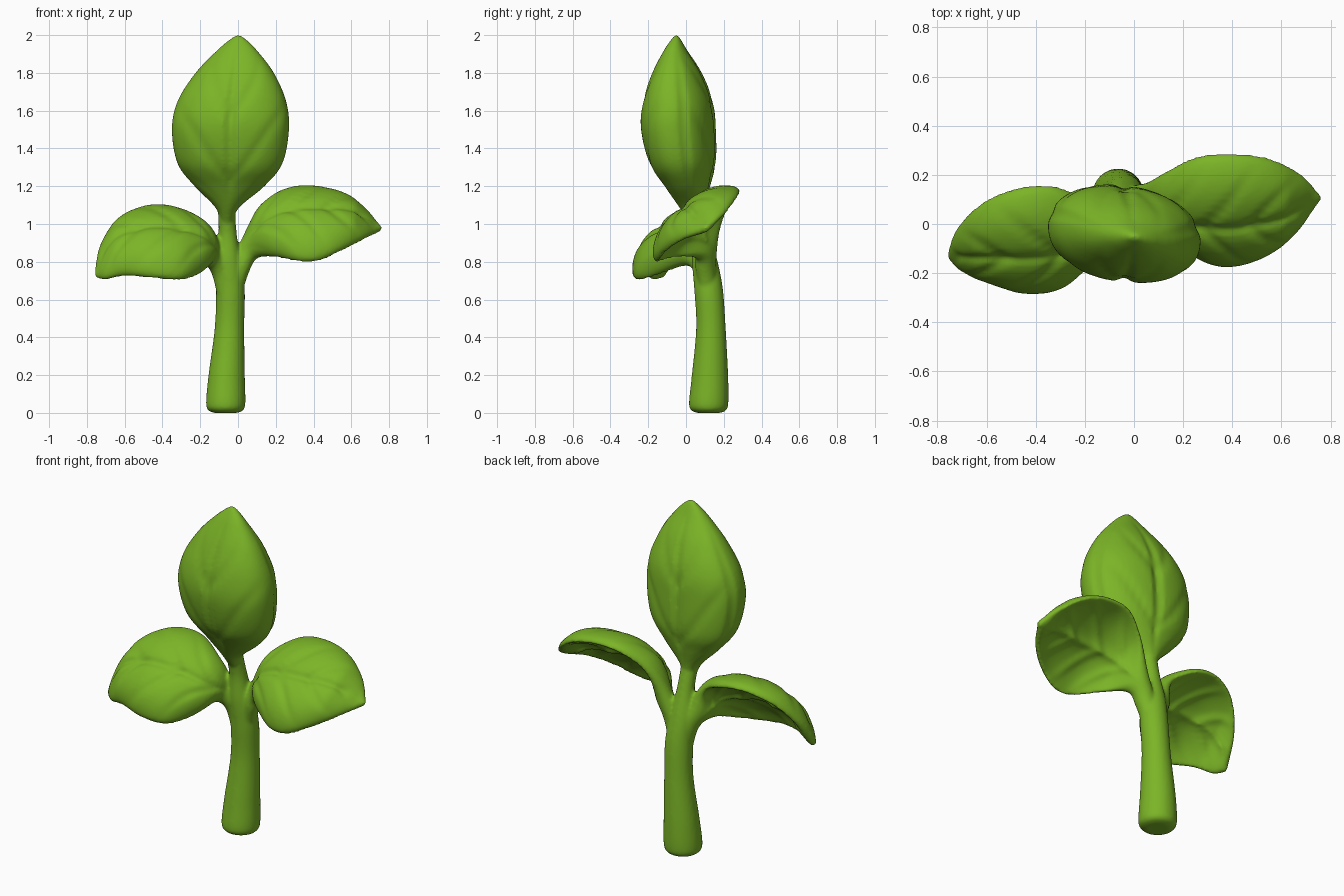
import bpy
import bmesh
from math import sin, cos, pi, exp, copysign
from mathutils import Vector

default_cube = bpy.data.objects.get("Cube")
if default_cube:
    bpy.data.objects.remove(default_cube, do_unlink=True)

green = bpy.data.materials.new("leaf green")
green.use_nodes = True
leaf_colour = (0.2, 0.46, 0.02, 1)
green.diffuse_color = leaf_colour
green.node_tree.nodes["Principled BSDF"].inputs["Base Color"].default_value = leaf_colour

SIDES = 56
ANGLES = [2 * pi * i / SIDES for i in range(SIDES)]


def resample(rows, steps):
    """Smooth Catmull-Rom interpolation through rows of numbers."""
    result = []
    last = len(rows) - 1
    for i in range(last):
        a, b = rows[max(i - 1, 0)], rows[i]
        c, d = rows[i + 1], rows[min(i + 2, last)]
        for k in range(steps):
            t = k / steps
            result.append([
                q + t / 2 * (r - p + t * (2 * p - 5 * q + 4 * r - s + t * (3 * (q - r) + s - p)))
                for p, q, r, s in zip(a, b, c, d)])
    result.append(list(rows[last]))
    return result


def power(value, exponent):
    return copysign(abs(value) ** exponent, value)


def groove(distance, width):
    return exp(-(distance / width) ** 2)


def side_veins(along, across, count):
    """Depth of veins that sweep from the midrib towards the tip."""
    wave = 0.5 + 0.5 * cos(2 * pi * (along * count - abs(across) * 1.2))
    return wave ** 6 * (1 - across * across)


def loft(name, rings):
    """Skin a list of closed rings and cap both ends."""
    bm = bmesh.new()
    loops = [[bm.verts.new(point) for point in ring] for ring in rings]
    for low, high in zip(loops, loops[1:]):
        for i in range(len(low)):
            j = (i + 1) % len(low)
            bm.faces.new((low[i], low[j], high[j], high[i]))
    bm.faces.new(loops[0])
    bm.faces.new(loops[-1])
    bmesh.ops.recalc_face_normals(bm, faces=bm.faces)
    mesh = bpy.data.meshes.new(name)
    bm.to_mesh(mesh)
    bm.free()
    mesh.materials.append(green)
    obj = bpy.data.objects.new(name, mesh)
    bpy.context.collection.objects.link(obj)
    return obj


def build_stem(rows):
    rings = []
    for x, y, z, radius in resample(rows, 6):
        rings.append([(x + radius * cos(a), y + radius * sin(a), z) for a in ANGLES])
    return loft("stem", rings)


def build_bud(rows):
    rings = []
    samples = resample(rows, 8)
    for n, (z, left, right, front, back) in enumerate(samples):
        along = n / (len(samples) - 1)
        swell = min(right - left, 0.5) * 2
        ring = []
        for a in ANGLES:
            u, v = power(cos(a), 0.93), power(sin(a), 0.93)
            # Midrib on both faces, a seam down each edge, and side veins
            depth = 0.09 * groove(u, 0.07) + 0.05 * groove(v - 0.3, 0.07)
            depth += 0.05 * side_veins(along, cos(a), 4)
            scale = 1 - depth * swell
            ring.append(((left + right) / 2 + (right - left) / 2 * u * scale,
                         (front + back) / 2 + (back - front) / 2 * v * scale - 0.03 * u * swell,
                         z))
        rings.append(ring)
    return loft("bud", rings)


def build_leaf(name, rows):
    """Each row holds the back edge, the front edge and the half thickness."""
    samples = resample(rows, 8)
    mids = [(Vector(r[:3]) + Vector(r[3:6])) / 2 for r in samples]
    side = copysign(1, rows[-1][0])
    rings = []
    for n, row in enumerate(samples):
        half = (Vector(row[:3]) - Vector(row[3:6])) / 2
        width = half.length
        tangent = mids[min(n + 1, len(mids) - 1)] - mids[max(n - 1, 0)]
        normal = tangent.cross(half).normalized() * side
        along = n / (len(samples) - 1)
        blade = max(0, min(1, (width - 0.07) * 8))
        ring = []
        for a in ANGLES:
            u = cos(a)
            veins = 0.018 * groove(u, 0.09) + 0.012 * side_veins(along, u, 6)
            lift = 0.3 * width * blade * (1 - abs(u) ** 3) - veins * blade
            thick = row[6] * power(sin(a), 1 - 0.45 * blade)
            ring.append(mids[n] + half * u + normal * (lift + thick))
        rings.append(ring)
    return loft(name, rings)


# Stem: centre and radius from the rounded foot to the bud
stem = build_stem([
    (-.065, .12, 0, .06), (-.065, .12, .012, .09), (-.065, .12, .05, .104),
    (-.06, .127, .2, .096), (-.045, .132, .45, .078), (-.04, .12, .65, .076),
    (-.05, .1, .8, .068), (-.055, .08, .95, .048), (-.06, .045, 1.1, .046),
    (-.05, .02, 1.22, .04)])

# Bud: height, then left, right, front and back limits
bud = build_bud([
    (.98, -.09, -.03, .04, .1), (1.08, -.115, 0, -.03, .1),
    (1.2, -.23, .14, -.11, .125), (1.32, -.32, .235, -.19, .155),
    (1.5, -.35, .27, -.235, .155), (1.65, -.32, .255, -.225, .14),
    (1.8, -.225, .19, -.175, .08), (1.92, -.11, .1, -.115, .005),
    (1.98, -.04, .04, -.075, -.03), (2, -.01, .01, -.06, -.045)])

# Side leaves: stalks that widen into arched, drooping blades
left_leaf = build_leaf("left_leaf", [
    (-.05, .16, .6, -.01, .08, .6, .04), (-.02, .15, .78, .04, .06, .75, .05),
    (.04, .16, .93, .09, .05, .82, .05), (.13, .21, 1.08, .19, -.06, .83, .045),
    (.26, .27, 1.17, .31, -.15, .81, .045), (.42, .28, 1.18, .42, -.16, .81, .045),
    (.56, .26, 1.14, .54, -.12, .86, .043), (.68, .2, 1.06, .66, -.03, .92, .035),
    (.76, .115, .98, .755, .1, .965, .015)])
right_leaf = build_leaf("right_leaf", [
    (-.04, .15, .58, -.08, .07, .58, .04), (-.07, .14, .77, -.11, .05, .73, .05),
    (-.12, .11, .89, -.16, 0, .78, .05), (-.19, .1, 1, -.2, -.14, .74, .045),
    (-.33, .15, 1.07, -.3, -.25, .71, .045), (-.48, .14, 1.08, -.45, -.27, .72, .045),
    (-.62, .08, 1.02, -.6, -.22, .73, .043), (-.72, -.02, .89, -.7, -.18, .71, .035),
    (-.755, -.12, .735, -.75, -.135, .715, .015)])

# Fuse the parts into one softly blended plant
for part in (bud, left_leaf, right_leaf, stem):
    part.select_set(True)
bpy.context.view_layer.objects.active = stem
bpy.ops.object.join()
stem.name = "seedling"
remesh = stem.modifiers.new("fuse", "REMESH")
remesh.mode = "VOXEL"
remesh.voxel_size = 0.01
remesh.use_smooth_shade = True
soften = stem.modifiers.new("soften", "SMOOTH")
soften.factor = 0.5
soften.iterations = 5
